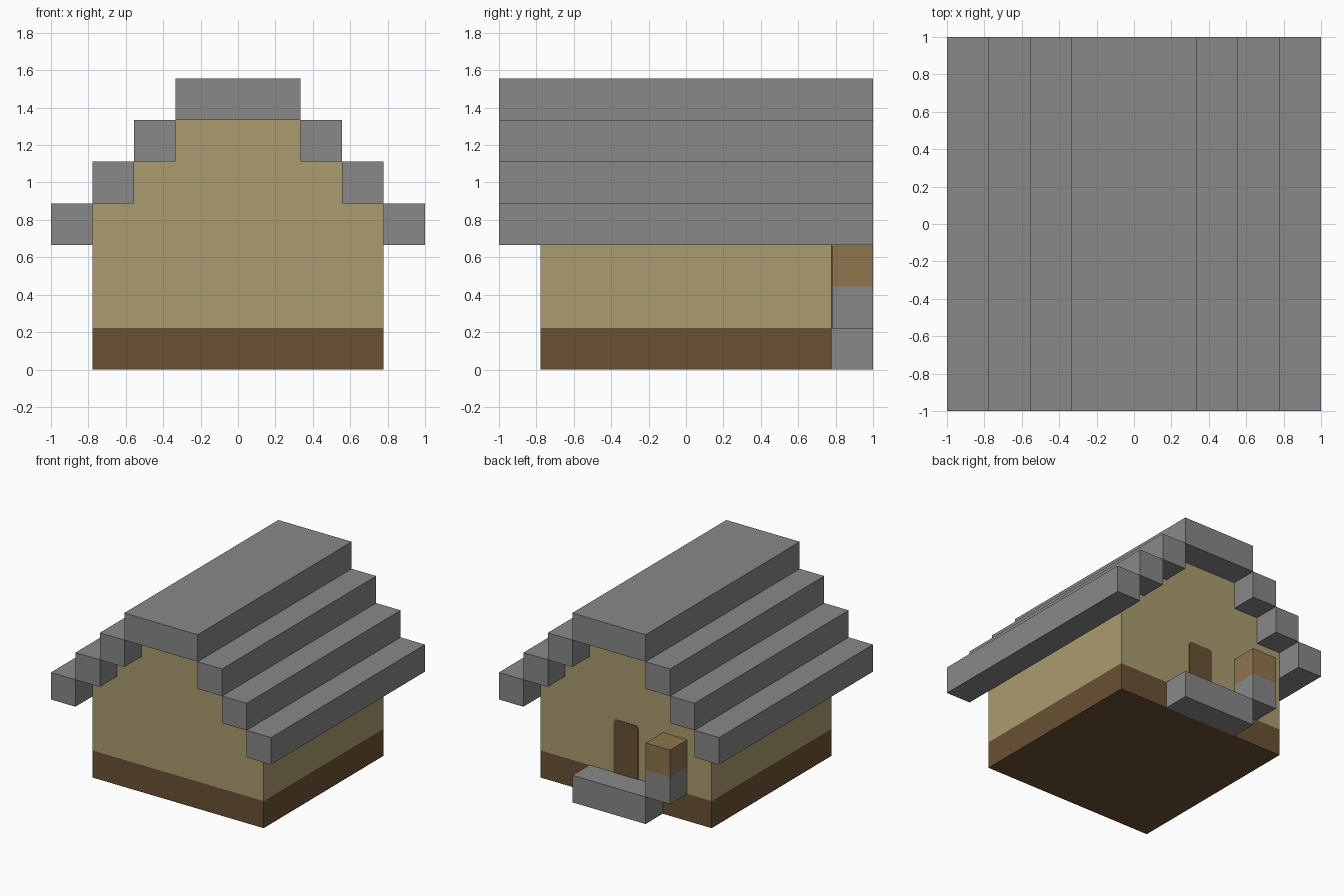
import bpy, bmesh

if "Cube" in bpy.data.objects:
    bpy.data.objects.remove(bpy.data.objects["Cube"], do_unlink=True)

U = 2 / 9  # one block


def material(name, *rgb):
    lin = [((c / 255 + 0.055) / 1.055) ** 2.4 for c in rgb] + [1]
    m = bpy.data.materials.new(name)
    m.use_nodes = True
    m.diffuse_color = lin
    m.node_tree.nodes["Principled BSDF"].inputs["Base Color"].default_value = lin
    return m


stone = material("grey stone", 136, 136, 136)
plaster = material("tan wall", 170, 156, 111)
timber = material("dark timber", 106, 81, 51)
wood = material("light wood", 142, 117, 77)


def finish(name, bm, mat):
    bmesh.ops.recalc_face_normals(bm, faces=bm.faces)
    mesh = bpy.data.meshes.new(name)
    bm.to_mesh(mesh)
    bm.free()
    mesh.materials.append(mat)
    obj = bpy.data.objects.new(name, mesh)
    bpy.context.collection.objects.link(obj)
    return obj


def extrude_y(name, outline, y0, y1, mat):
    """Prism along y from an (x, z) outline, all in blocks."""
    bm = bmesh.new()
    face = bm.faces.new([bm.verts.new((x * U, y0 * U, z * U)) for x, z in outline])
    new = bmesh.ops.extrude_face_region(bm, geom=[face])["geom"]
    verts = [v for v in new if isinstance(v, bmesh.types.BMVert)]
    bmesh.ops.translate(bm, verts=verts, vec=(0, (y1 - y0) * U, 0))
    return finish(name, bm, mat)


def block(name, x0, x1, y0, y1, z0, z1, mat):
    return extrude_y(name, [(x0, z0), (x1, z0), (x1, z1), (x0, z1)], y0, y1, mat)


# House body: foundation and stepped gable walls
block("foundation", -3.5, 3.5, -3.5, 3.5, 0, 1, timber)
half = [(3.5, 1), (3.5, 4), (2.5, 4), (2.5, 5), (1.5, 5), (1.5, 6)]
extrude_y("walls", half + [(-x, z) for x, z in reversed(half)], -3.5, 3.5, plaster)

# Roof: ridge and mirrored steps
block("roof_ridge", -1.5, 1.5, -4.5, 4.5, 6, 7, stone)
for i in range(3):
    inner = 3.5 - i
    block(f"roof_step_left_{i + 1}", inner, inner + 1, -4.5, 4.5, 3 + i, 4 + i, stone)
    block(f"roof_step_right_{i + 1}", -inner - 1, -inner, -4.5, 4.5, 3 + i, 4 + i, stone)

# Back entrance: doorstep, post and door with clipped top corners
block("doorstep", -1.5, 1.5, 3.5, 4.5, 0, 1, stone)
block("post_base", -2.5, -1.5, 3.5, 4.5, 1, 2, stone)
block("post_top", -2.5, -1.5, 3.5, 4.5, 2, 3, wood)
door = [(-.5, 1), (.5, 1), (.5, 2.88), (.42, 2.97), (-.42, 2.97), (-.5, 2.88)]
extrude_y("door", door, 3.5, 3.52, timber)
